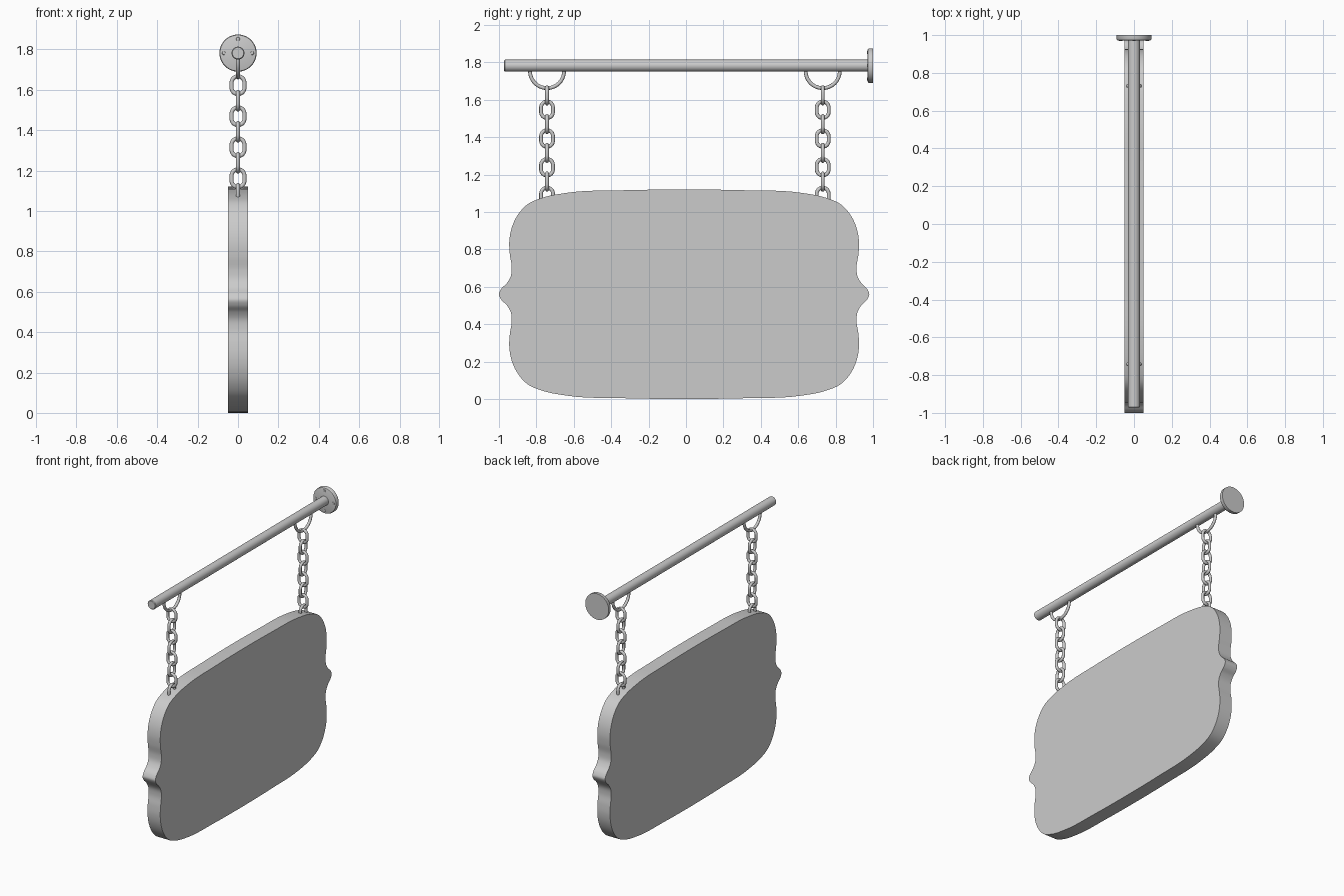
import bpy, bmesh
from math import pi, sin, cos
from mathutils import Vector

if "Cube" in bpy.data.objects:
    bpy.data.objects.remove(bpy.data.objects["Cube"])

ROD_Z = 1.782
CHAIN_Y = (-0.743, 0.731)


def finish(name, bm, angle=0.6):
    bmesh.ops.recalc_face_normals(bm, faces=bm.faces)
    me = bpy.data.meshes.new(name)
    bm.to_mesh(me)
    bm.free()
    ob = bpy.data.objects.new(name, me)
    bpy.context.collection.objects.link(ob)
    bpy.ops.object.select_all(action='DESELECT')
    ob.select_set(True)
    bpy.context.view_layer.objects.active = ob
    bpy.ops.object.shade_smooth_by_angle(angle=angle)
    return ob


def lathe_y(name, profile, x=0.0, z=ROD_Z, sides=48):
    """Revolve (radius, y) points around an axis parallel to y, capping both ends."""
    bm = bmesh.new()
    rings = [[bm.verts.new((x + r * cos(2 * pi * i / sides), y,
                            z + r * sin(2 * pi * i / sides)))
              for i in range(sides)] for r, y in profile]
    for a, b in zip(rings, rings[1:]):
        for i in range(sides):
            j = (i + 1) % sides
            bm.faces.new((a[i], a[j], b[j], b[i]))
    bm.faces.new(rings[0])
    bm.faces.new(rings[-1])
    return finish(name, bm)


def wire(name, path, side, origin, radius=0.01, closed=True, sides=12):
    """Sweep a round wire along (u, z) points; u runs along the unit vector side."""
    bm = bmesh.new()
    up, side = Vector((0, 0, 1)), Vector(side)
    normal = side.cross(up)
    pts = [Vector(origin) + side * u + up * v for u, v in path]
    n = len(pts)
    rings = []
    for i, p in enumerate(pts):
        before = pts[i - 1] if closed or i > 0 else p
        after = pts[(i + 1) % n] if closed or i < n - 1 else p
        out = (after - before).normalized().cross(normal)
        rings.append([bm.verts.new(p + radius * (out * cos(2 * pi * k / sides)
                                                 + normal * sin(2 * pi * k / sides)))
                      for k in range(sides)])
    for i in range(n if closed else n - 1):
        a, b = rings[i], rings[(i + 1) % n]
        for k in range(sides):
            m = (k + 1) % sides
            bm.faces.new((a[k], a[m], b[m], b[k]))
    if not closed:
        bm.faces.new(rings[0])
        bm.faces.new(rings[-1])
    return finish(name, bm, 1.0)


# Sign board: smooth quarter outline, mirrored both ways and given thickness
quarter = [(0, .56), (.32, .556), (.62, .543), (.76, .515), (.837, .481),
           (.894, .417), (.924, .348), (.935, .278), (.932, .214), (.922, .144),
           (.927, .096), (.948, .059), (.979, .027), (.99, 0)]
ctrl = [Vector(p) for p in quarter]
ctrl = [Vector((-.32, .556))] + ctrl + [Vector((.979, -.027))]
curve = []
for p0, p1, p2, p3 in zip(ctrl, ctrl[1:], ctrl[2:], ctrl[3:]):
    # centripetal-style tangents keep uneven spacing smooth
    d0, d1, d2 = (p1 - p0).length, (p2 - p1).length, (p3 - p2).length
    m1 = d1 * ((p1 - p0) / d0 * d1 + (p2 - p1) / d1 * d0) / (d0 + d1)
    m2 = d1 * ((p2 - p1) / d1 * d2 + (p3 - p2) / d2 * d1) / (d1 + d2)
    for k in range(6):
        t = k / 6
        curve.append(p1 * (2*t**3 - 3*t**2 + 1) + m1 * (t**3 - 2*t**2 + t)
                     + p2 * (3*t**2 - 2*t**3) + m2 * (t**3 - t**2))
right = [(p.x, p.y) for p in curve] + [(.99, 0)]
right += [(y, -z) for y, z in reversed(right[:-1])]
outline = right + [(-y, z) for y, z in reversed(right[1:-1])]
bm = bmesh.new()
face = bm.faces.new([bm.verts.new((-0.05, y - 0.01, z + 0.56)) for y, z in outline])
grown = bmesh.ops.extrude_face_region(bm, geom=[face], use_keep_orig=True)
bmesh.ops.translate(bm, vec=(0.1, 0, 0),
                    verts=[g for g in grown['geom'] if isinstance(g, bmesh.types.BMVert)])
finish("sign_board", bm)

# Horizontal rod and wall flange
lathe_y("rod", [(.028, -.972), (.032, -.968), (.032, .985)], sides=40)
lathe_y("wall_flange", [(.084, .971), (.089, .973), (.092, .978), (.092, 1.0)], sides=64)

# Four low screw heads on the flange
for i in range(4):
    a = i * pi / 2
    lathe_y(f"flange_screw_{i + 1}", [(.004, .968), (.008, .969), (.010, .973)],
            x=.07 * cos(a), z=ROD_Z + .07 * sin(a), sides=16)

# Half-ring hangers and chains with alternating links
half_ring = [(.091 * cos(pi + pi * i / 32), .091 * sin(pi + pi * i / 32)) for i in range(33)]
half_ring = [(-.091, .012)] + half_ring + [(.091, .012)]
link = []
for i in range(32):
    a = 2 * pi * (i + .5) / 32
    link.append((.032 * cos(a), .032 * sin(a) + (.012 if sin(a) > 0 else -.012)))
for tag, y in zip(("front", "back"), CHAIN_Y):
    wire(f"{tag}_hanger_ring", half_ring, (0, 1, 0), (0, y, 1.753), closed=False)
    for i in range(8):
        side = (0, 1, 0) if i % 2 else (1, 0, 0)
        wire(f"{tag}_chain_link_{i + 1}", link, side, (0, y, 1.623 - .0768 * i))
